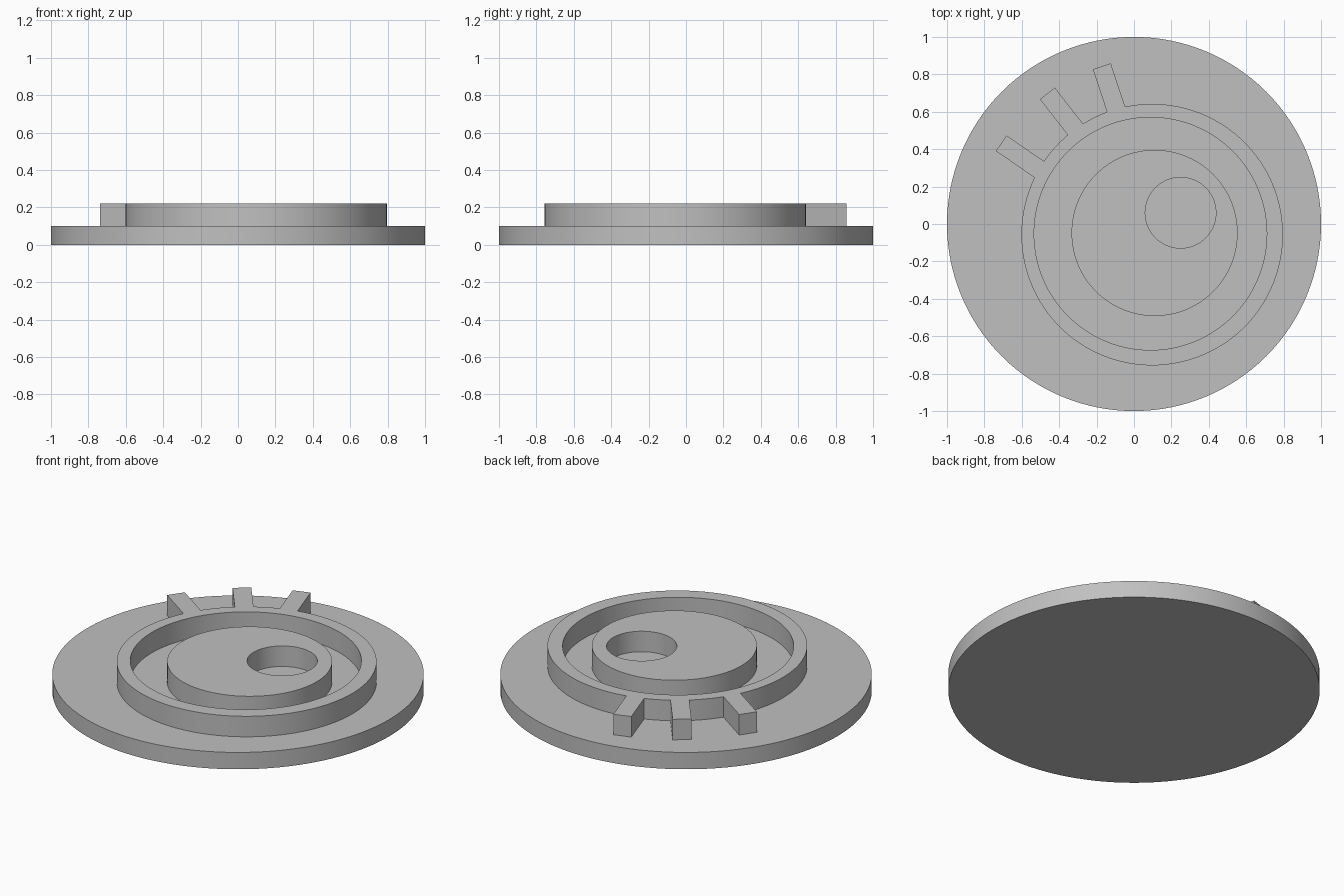
import bpy, bmesh, math
from mathutils import Matrix, Vector

cube = bpy.data.objects.get("Cube")
if cube:
    bpy.data.objects.remove(cube, do_unlink=True)

BASE_TOP, TOP = 0.10, 0.222

grey = bpy.data.materials.new("plain_grey")
grey.use_nodes = True
colour = (0.53, 0.53, 0.53, 1)
grey.diffuse_color = colour
grey.node_tree.nodes["Principled BSDF"].inputs["Base Color"].default_value = colour


def make_object(name, bm):
    mesh = bpy.data.meshes.new(name)
    bm.to_mesh(mesh)
    bm.free()
    mesh.materials.append(grey)
    obj = bpy.data.objects.new(name, mesh)
    bpy.context.collection.objects.link(obj)
    return obj


def disc(name, x, y, radius, low, high):
    bm = bmesh.new()
    bmesh.ops.create_cone(bm, cap_ends=True, segments=128, radius1=radius, radius2=radius,
                          depth=high - low, matrix=Matrix.Translation((x, y, (low + high) / 2)))
    return make_object(name, bm)


def bar(name, inner, outer, width):
    a, b = Vector(inner), Vector(outer)
    d = b - a
    a -= d.normalized() * 0.035   # run the root into the ring wall
    mid, length = (a + b) / 2, (b - a).length
    place = (Matrix.Translation((mid.x, mid.y, (BASE_TOP + TOP) / 2))
             @ Matrix.Rotation(math.atan2(d.y, d.x), 4, 'Z')
             @ Matrix.Diagonal((length, width, TOP - BASE_TOP, 1)))
    bm = bmesh.new()
    bmesh.ops.create_cube(bm, size=1, matrix=place)
    return make_object(name, bm)


def combine(target, tool, operation):
    mod = target.modifiers.new(operation.lower(), 'BOOLEAN')
    mod.operation, mod.solver, mod.object = operation, 'EXACT', tool
    bpy.context.view_layer.objects.active = target
    bpy.ops.object.modifier_apply(modifier=mod.name)
    bpy.data.objects.remove(tool, do_unlink=True)


# Round base plate
base = disc("base_plate", 0, 0, 1.0, 0, BASE_TOP)

# Raised ring with three lashes growing out of it
ring = disc("eye_ring", 0.097, -0.057, 0.699, BASE_TOP, TOP)
lashes = [((-0.096, 0.613), (-0.172, 0.843)),
          ((-0.315, 0.508), (-0.463, 0.698)),
          ((-0.507, 0.292), (-0.710, 0.432))]
for inner, outer in lashes:
    combine(ring, bar("lash", inner, outer, 0.101), 'UNION')
combine(ring, disc("ring_cutter", 0.088, -0.052, 0.622, 0, 1), 'DIFFERENCE')

# Raised pupil with an off-centre round hole
pupil = disc("pupil", 0.11, -0.048, 0.444, BASE_TOP, TOP)
combine(pupil, disc("hole_cutter", 0.249, 0.06, 0.189, 0, 1), 'DIFFERENCE')

# Smooth walls, sharp rims
for obj in (base, ring, pupil):
    obj.data.shade_smooth()
    obj.data.set_sharp_from_angle(angle=math.radians(25))
